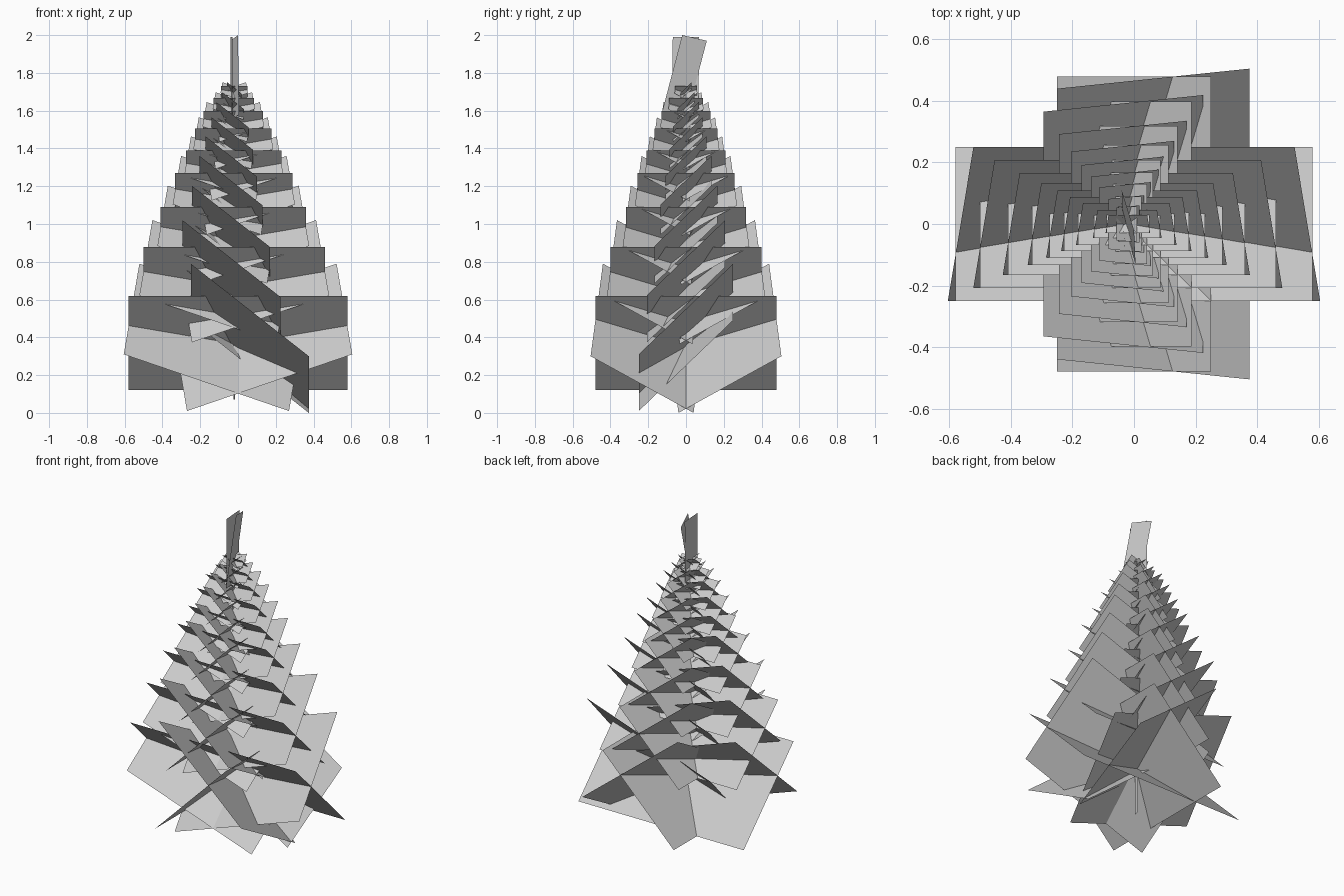
import bpy
from mathutils import Vector

if "Cube" in bpy.data.objects:
    bpy.data.objects.remove(bpy.data.objects["Cube"])


def build(name, quads):
    """One flat-faced object from a list of four-cornered cards."""
    verts = [tuple(p) for q in quads for p in q]
    faces = [tuple(range(i, i + 4)) for i in range(0, len(verts), 4)]
    me = bpy.data.meshes.new(name)
    me.from_pydata(verts, [], faces)
    ob = bpy.data.objects.new(name, me)
    bpy.context.collection.objects.link(ob)
    return ob


def card(corner, to_high, to_inner):
    """Card from its outer low corner and its two edge vectors."""
    c, h, i = Vector(corner), Vector(to_high), Vector(to_inner)
    return [c, c + h, c + h + i, c + i]


def place(quads, s, cx, cz):
    return [[p * s + Vector((cx, 0, cz)) for p in q] for q in quads]


def mirror(quad, axis):
    m = [Vector(p) for p in quad]
    for p in m:
        p[axis] = -p[axis]
    return m[::-1]


# Unit tier: level cards tilted 45 degrees, then mirrored drooping branch cards
wide_card = card((-0.58, 0.25, -0.25), (0, -0.5, 0.5), (1.16, 0, 0))
deep_card = card((-0.25, -0.48, -0.25), (0.5, 0, 0.5), (0, 0.96, 0))
side = card((0.605, -0.25, -0.06), (-0.083, 0.5, 0.48), (-0.875, 0, -0.30))
front = card((0.3125, -0.505, -0.07), (-0.625, 0.065, 0.49), (0, 0.545, -0.30))

# Tiers: scale, level centre x, front/back branch centre x, height
tiers = [
    (1.00, 0.0, 0.0625, 0.37),
    (0.83, -0.02, -0.035, 0.672),
    (0.664, -0.025, -0.037, 0.924),
    (0.535, -0.022, -0.037, 1.136),
    (0.435, -0.022, -0.035, 1.281),
    (0.35, -0.025, -0.03, 1.4175),
    (0.27, -0.025, -0.03, 1.532),
    (0.185, -0.022, -0.025, 1.62),
    (0.12, -0.02, -0.02, 1.70),
]
for n, (s, cx, bx, cz) in enumerate(tiers, 1):
    build(f"level_foliage_{n}", place([wide_card, deep_card], s, cx, cz))
    build(f"side_branches_{n}", place([side, mirror(side, 0)], s, cx, cz))
    build(f"front_back_branches_{n}", place([front, mirror(front, 1)], s, bx, cz))

# Upright leader cards at the tip
build("leader", [
    card((-0.03, -0.075, 1.58), (0, 0.005, 0.41), (-0.01, 0.14, 0)),
    card((0.005, -0.13, 1.58), (-0.005, 0.11, 0.42), (-0.04, 0.13, -0.03)),
])

# Thin trunk hidden inside the foliage
build("trunk", [card((-0.025, -0.02, 0.07), (0, 0, 1.53), (0.01, 0.04, 0))])
